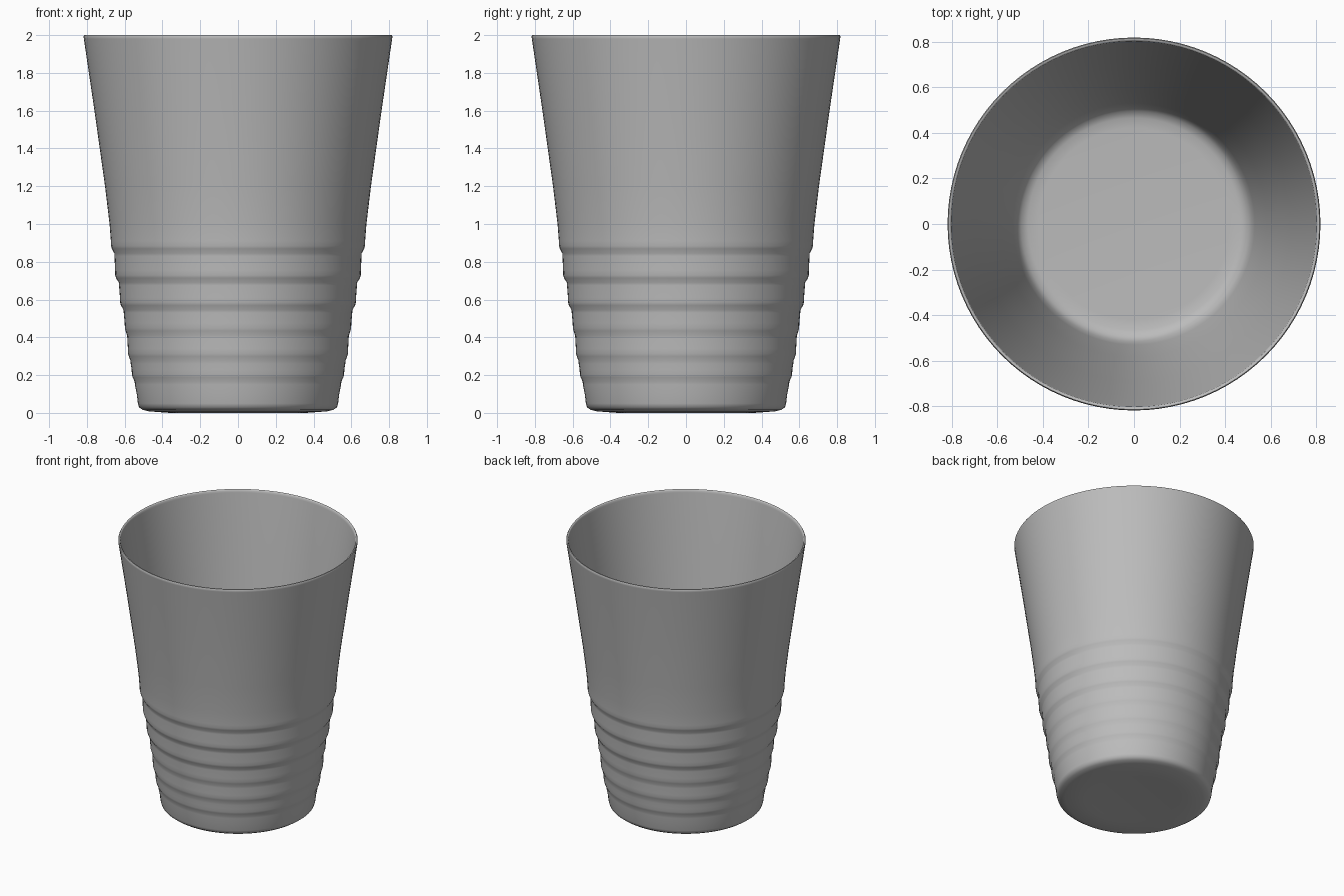
import bpy
import bmesh
from math import pi, radians
from mathutils import Vector, Matrix

cube = bpy.data.objects.get("Cube")
if cube:
    bpy.data.objects.remove(cube, do_unlink=True)

SEGMENTS = 96

# Single grey plastic
grey = bpy.data.materials.new("grey plastic")
grey.use_nodes = True
colour = (0.5, 0.5, 0.5, 1)
grey.diffuse_color = colour
grey.node_tree.nodes["Principled BSDF"].inputs["Base Color"].default_value = colour

# Underside and rounded foot
profile = [(0, 0.005), (0.3, 0.005), (0.36, 0), (0.47, 0.008), (0.505, 0.016),
           (0.524, 0.03), (0.53, 0.05), (0.536, 0.1)]

# Stepped rings: height of each groove, radius below and above it
grooves = [(0.18, 0.546, 0.56), (0.29, 0.568, 0.58), (0.425, 0.586, 0.597),
           (0.56, 0.605, 0.622), (0.705, 0.63, 0.648), (0.86, 0.654, 0.67)]
for z, below, above in grooves:
    profile += [(below, z - 0.03), (below + 0.001, z - 0.015),
                (above - 0.002, z + 0.009), (above + 0.002, z + 0.024),
                (above + 0.003, z + 0.05)]

# Flared upper wall, rounded rim, plain inner wall and floor
profile += [(0.68, 1.0), (0.704, 1.2), (0.76, 1.6), (0.816, 1.98),
            (0.818, 1.993), (0.814, 2.0), (0.807, 2.0), (0.802, 1.993),
            (0.8, 1.98), (0.744, 1.6), (0.688, 1.2), (0.66, 1.0),
            (0.584, 0.5), (0.53, 0.15), (0.515, 0.085), (0.495, 0.055),
            (0.465, 0.043), (0.42, 0.04), (0, 0.04)]

# Revolve the profile into the cup
bm = bmesh.new()
verts = [bm.verts.new((r, 0, z)) for r, z in profile]
edges = [bm.edges.new(pair) for pair in zip(verts, verts[1:])]
bmesh.ops.spin(bm, geom=verts + edges, cent=(0, 0, 0), axis=(0, 0, 1),
               angle=2 * pi, steps=SEGMENTS, use_duplicate=False)
bmesh.ops.remove_doubles(bm, verts=bm.verts, dist=0.0005)
bmesh.ops.recalc_face_normals(bm, faces=bm.faces)

mesh = bpy.data.meshes.new("cup")
bm.to_mesh(mesh)
bm.free()
mesh.materials.append(grey)
cup = bpy.data.objects.new("cup", mesh)
bpy.context.collection.objects.link(cup)

# Smooth shading
bpy.ops.object.select_all(action="DESELECT")
cup.select_set(True)
bpy.context.view_layer.objects.active = cup
bpy.ops.object.shade_smooth_by_angle(angle=radians(60))
